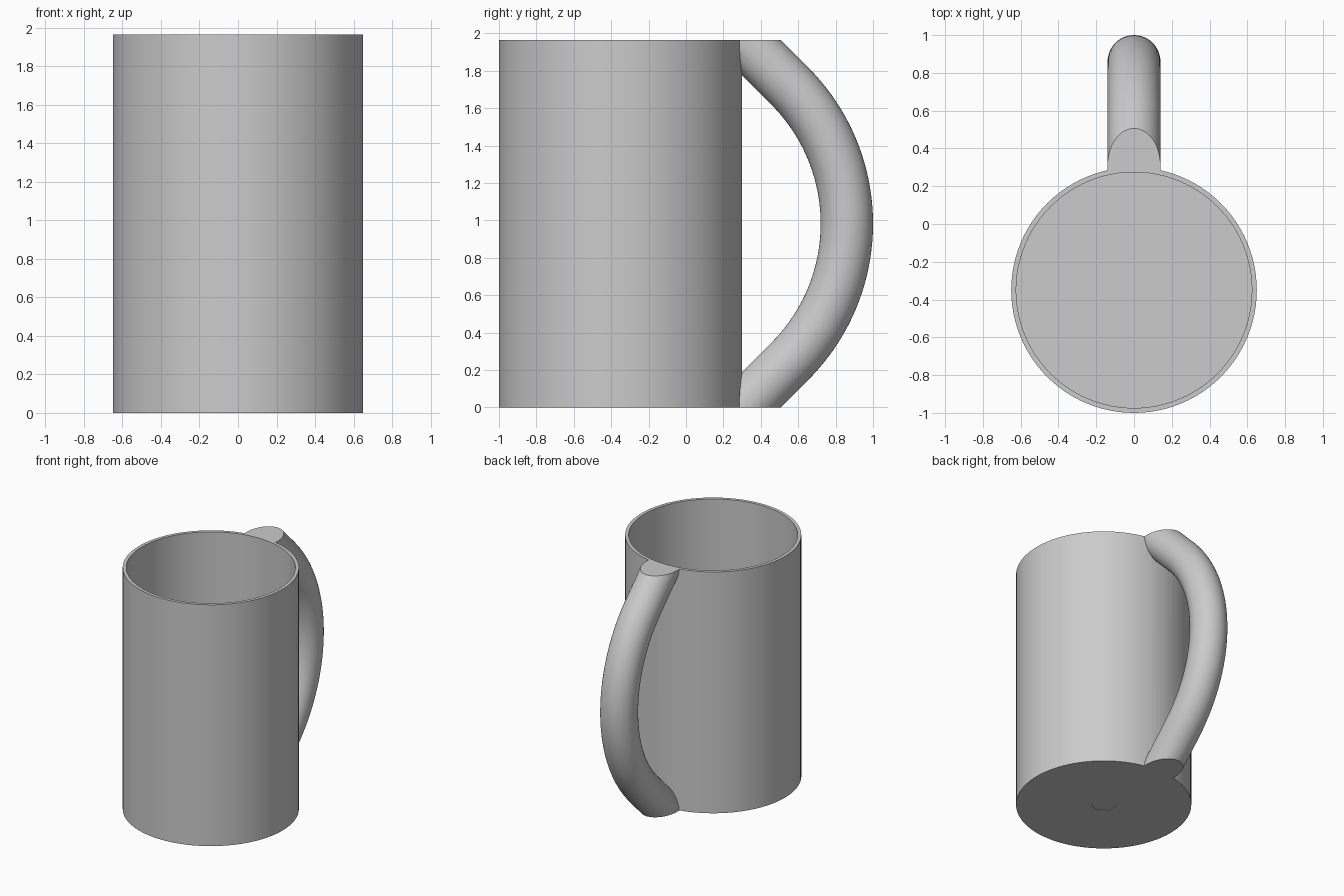
import bpy, bmesh
from math import sin, cos, pi, radians

if "Cube" in bpy.data.objects:
    bpy.data.objects.remove(bpy.data.objects["Cube"])

HEIGHT = 1.965
AXIS_Y = -0.35
MID_Z = HEIGHT / 2


def cylinder(name, radius, z0, z1, segments=96):
    bpy.ops.mesh.primitive_cylinder_add(vertices=segments, radius=radius, depth=z1 - z0,
                                        location=(0, AXIS_Y, (z0 + z1) / 2))
    obj = bpy.context.object
    obj.name = name
    return obj


def tube(name, path, radius, sides=48):
    """Round tube along (y, z, tangent angle) stations in the x = 0 plane."""
    bm = bmesh.new()
    rings = []
    for y, z, a in path:
        ring = []
        for i in range(sides):
            t = 2 * pi * i / sides
            r = radius * cos(t)
            ring.append(bm.verts.new((radius * sin(t), y + r * cos(a), z + r * sin(a))))
        rings.append(ring)
    for lo, hi in zip(rings, rings[1:]):
        for i in range(sides):
            j = (i + 1) % sides
            bm.faces.new((lo[i], lo[j], hi[j], hi[i]))
    bm.faces.new(rings[0])
    bm.faces.new(rings[-1])
    bmesh.ops.recalc_face_normals(bm, faces=bm.faces)
    mesh = bpy.data.meshes.new(name)
    bm.to_mesh(mesh)
    bm.free()
    obj = bpy.data.objects.new(name, mesh)
    bpy.context.collection.objects.link(obj)
    return obj


def boolean(target, other, operation):
    mod = target.modifiers.new(operation.title(), 'BOOLEAN')
    mod.object, mod.operation, mod.solver = other, operation, 'EXACT'
    bpy.context.view_layer.objects.active = target
    bpy.ops.object.modifier_apply(modifier=mod.name)
    bpy.data.objects.remove(other, do_unlink=True)


# Solid body, over-long so that body and handle are trimmed flush together
mug = cylinder("mug", 0.65, -0.5, HEIGHT + 0.5)

# Handle: 90 degree arc with straight 45 degree ends running into the body
ARC_R, TUBE_R, STEPS = 1.04, 0.14, 40
cy = 0.86 - ARC_R
angles = [radians(-45 + 90 * i / STEPS) for i in range(STEPS + 1)]
path = [(cy + ARC_R * cos(a), MID_Z + ARC_R * sin(a), a) for a in angles]
y_end, z_end, a_end = path[-1]
run = y_end - 0.1
path = [(0.1, HEIGHT - z_end - run, -a_end)] + path + [(0.1, z_end + run, a_end)]
boolean(mug, tube("handle", path, TUBE_R), 'UNION')

# Flat trim at base and rim
bpy.ops.mesh.primitive_cube_add(size=1, location=(0, 0, MID_Z))
slab = bpy.context.object
slab.scale = (4, 4, HEIGHT)
bpy.context.view_layer.update()
boolean(mug, slab, 'INTERSECT')

# Cavity and the faint dimple under the base
boolean(mug, cylinder("cavity", 0.624, 0.03, HEIGHT + 1), 'DIFFERENCE')
boolean(mug, cylinder("base_dimple", 0.09, -0.1, 0.004, 32), 'DIFFERENCE')

# Smooth walls, crisp rims and joints
bpy.ops.object.select_all(action='DESELECT')
mug.select_set(True)
bpy.context.view_layer.objects.active = mug
bpy.ops.object.shade_smooth_by_angle(angle=radians(30))
